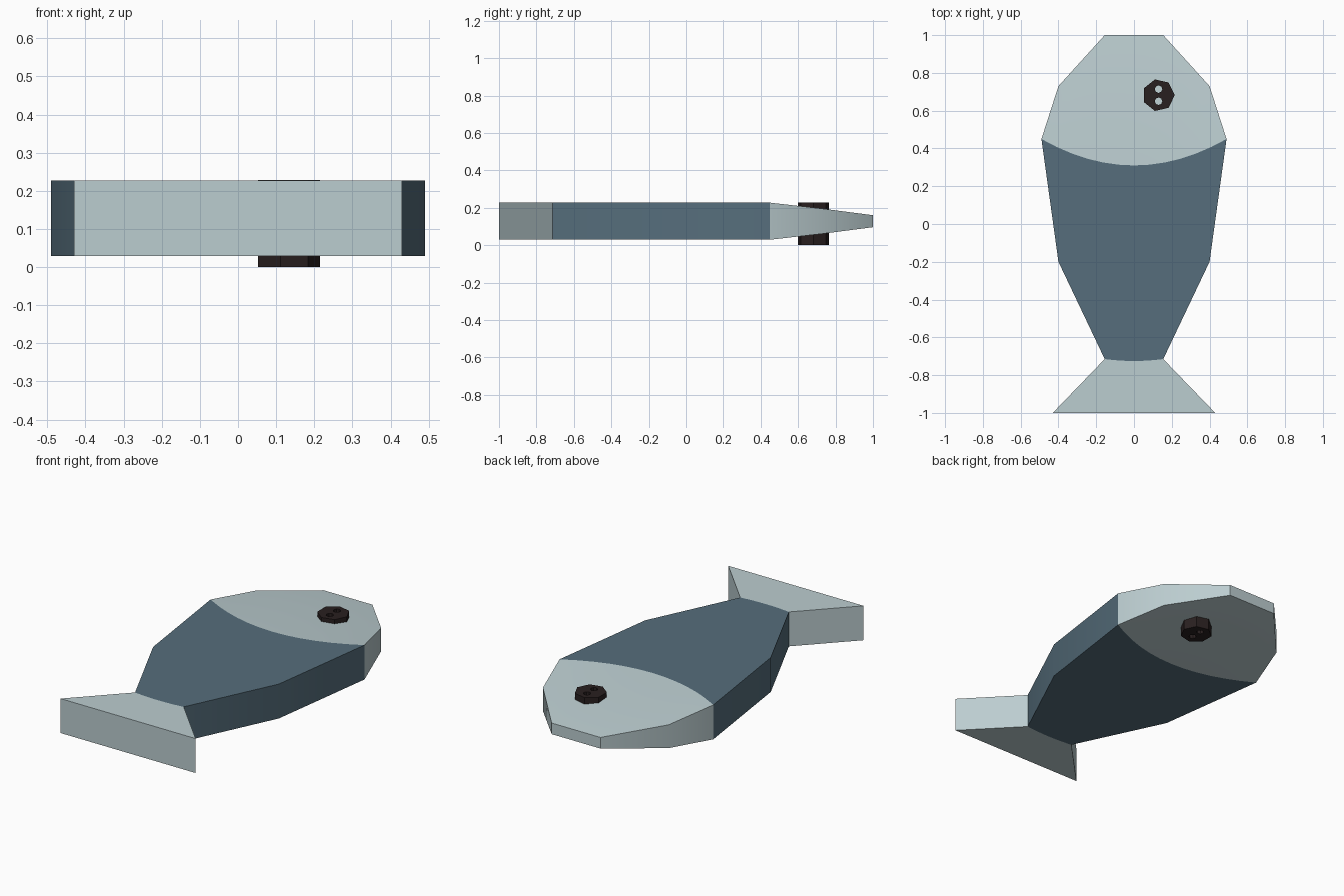
import bpy
import bmesh
import math

default = bpy.data.objects.get("Cube")
if default:
    bpy.data.objects.remove(default, do_unlink=True)

MID_Z = 0.128
COLS = 12


def material(name, rgb):
    mat = bpy.data.materials.new(name)
    mat.use_nodes = True
    mat.diffuse_color = (*rgb, 1)
    mat.node_tree.nodes["Principled BSDF"].inputs["Base Color"].default_value = (*rgb, 1)
    return mat


pale = material("pale blue grey", (0.50, 0.61, 0.63))
slate = material("slate blue", (0.092, 0.155, 0.2))
dark = material("dark brown", (0.022, 0.014, 0.014))


def finish(name, bm, mat):
    bmesh.ops.recalc_face_normals(bm, faces=bm.faces)
    mesh = bpy.data.meshes.new(name)
    bm.to_mesh(mesh)
    bm.free()
    mesh.materials.append(mat)
    obj = bpy.data.objects.new(name, mesh)
    bpy.context.collection.objects.link(obj)
    return obj


def select_only(obj):
    bpy.ops.object.select_all(action="DESELECT")
    obj.select_set(True)
    bpy.context.view_layer.objects.active = obj


def slab(name, rows, mat):
    """Closed slab from rows of (half width, edge y, centre y, half height)."""
    bm = bmesh.new()
    rings = []
    for width, y_edge, y_mid, height in rows:
        ring = []
        for sign in (1, -1):
            for i in range(COLS + 1):
                t = sign * (2 * i / COLS - 1)
                y = y_mid + (y_edge - y_mid) * t * t
                ring.append(bm.verts.new((t * width, y, MID_Z + sign * height)))
        rings.append(ring)
    count = 2 * (COLS + 1)
    for a, b in zip(rings, rings[1:]):
        for i in range(count):
            j = (i + 1) % count
            bm.faces.new((a[i], a[j], b[j], b[i]))
    # End caps as strips, following the curved seams
    for ring in (rings[0], rings[-1]):
        for i in range(COLS):
            bm.faces.new((ring[i], ring[i + 1], ring[count - 2 - i], ring[count - 1 - i]))
    obj = finish(name, bm, mat)
    select_only(obj)
    bpy.ops.object.shade_smooth_by_angle(angle=math.radians(32))
    return obj


def cylinder(name, sides, radius, centre, depth, mat):
    bm = bmesh.new()
    bmesh.ops.create_cone(bm, cap_ends=True, segments=sides,
                          radius1=radius, radius2=radius, depth=depth)
    # Put a corner on the +x side
    corner = max(bm.verts, key=lambda v: v.co.x)
    turn = -math.atan2(corner.co.y, corner.co.x)
    for v in bm.verts:
        x, y = v.co.x, v.co.y
        v.co.x = x * math.cos(turn) - y * math.sin(turn) + centre[0]
        v.co.y = x * math.sin(turn) + y * math.cos(turn) + centre[1]
        v.co.z += centre[2]
    return finish(name, bm, mat)


# Shared seams between the parts
neck = (0.49, 0.45, 0.31, 0.099)
tail_root = (0.155, -0.715, -0.725, 0.099)

slab("tail_fin", [(0.43, -1, -1, 0.099), tail_root], pale)
slab("body", [tail_root, (0.4, -0.2, -0.2, 0.099), neck], slate)
slab("head", [neck, (0.4, 0.73, 0.73, 0.067), (0.155, 1, 1, 0.032)], pale)

# Button eyes, passing through the head with two thread holes
eyes = cylinder("button_eyes", 7, 0.0855, (0.13, 0.682, 0.114), 0.228, dark)
for dy in (-0.032, 0.032):
    cutter = cylinder("eye_hole_cutter", 8, 0.02, (0.13, 0.682 + dy, 0.114), 0.4, dark)
    cutter.hide_render = True
    mod = eyes.modifiers.new("thread_hole", "BOOLEAN")
    mod.operation = "DIFFERENCE"
    mod.object = cutter
    select_only(eyes)
    bpy.ops.object.modifier_apply(modifier=mod.name)
    bpy.data.objects.remove(cutter, do_unlink=True)
